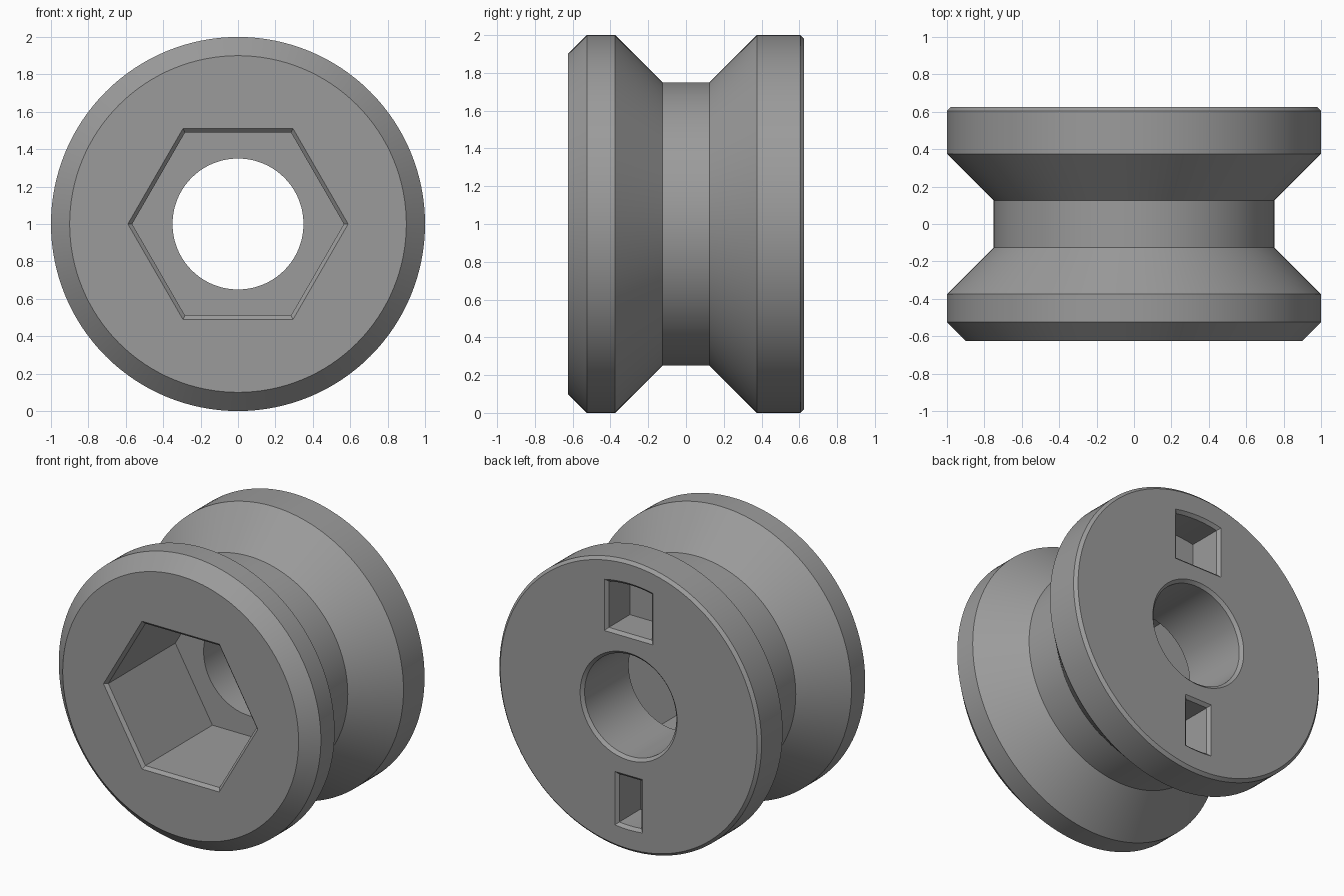
import bpy, bmesh, math
from math import sin, cos, pi

if "Cube" in bpy.data.objects:
    bpy.data.objects.remove(bpy.data.objects["Cube"])

CENTRE_Z = 1.0
HALF = 0.625      # half the length along y
BEVEL = 0.02

grey = bpy.data.materials.new("plain grey")
grey.diffuse_color = (0.33, 0.33, 0.33, 1)
grey.use_nodes = True
grey.node_tree.nodes["Principled BSDF"].inputs["Base Color"].default_value = grey.diffuse_color


def loft(name, rings, closed=False):
    """Skin a list of (y, outline) rings; closed joins last to first, otherwise cap the ends."""
    bm = bmesh.new()
    loops = [[bm.verts.new((x, y, CENTRE_Z + z)) for x, z in outline] for y, outline in rings]
    n = len(loops[0])
    pairs = list(zip(loops, loops[1:]))
    if closed:
        pairs.append((loops[-1], loops[0]))
    else:
        bm.faces.new(loops[0])
        bm.faces.new(loops[-1])
    for a, b in pairs:
        for i in range(n):
            j = (i + 1) % n
            bm.faces.new((a[i], a[j], b[j], b[i]))
    bmesh.ops.recalc_face_normals(bm, faces=bm.faces)
    mesh = bpy.data.meshes.new(name)
    bm.to_mesh(mesh)
    bm.free()
    ob = bpy.data.objects.new(name, mesh)
    bpy.context.collection.objects.link(ob)
    mesh.materials.append(grey)
    return ob


def polygon(r, n):
    return [(r * cos(2 * pi * i / n), r * sin(2 * pi * i / n)) for i in range(n)]


def slot(half_width, grow, side):
    """Slot outline: straight inner edge, arc outer edge about the axis."""
    w, low, r = half_width + grow, 0.495 - grow, 0.83 + grow
    a = math.asin(w / r)
    arc = [(r * sin(a - 2 * a * i / 8), r * cos(a - 2 * a * i / 8)) for i in range(9)]
    return [(x, z * side) for x, z in [(-w, low), (w, low)] + arc]


# Grooved roller body with a through bore, turned about the y axis
profile = [(0.35, -0.4), (0.35, HALF - BEVEL), (0.35 + BEVEL, HALF),
           (1 - BEVEL, HALF), (1, HALF - BEVEL), (1, 0.375), (0.75, 0.125),
           (0.75, -0.125), (1, -0.375), (1, -0.525), (0.9, -HALF), (0.35, -HALF)]
body = loft("grooved_roller", [(y, polygon(r, 128)) for r, y in profile], closed=True)

# Hexagonal socket in the front, with a bevelled mouth
k = 2 / math.sqrt(3)
cutters = [loft("socket_cutter", [
    (-HALF - BEVEL, polygon((0.49 + 2 * BEVEL) * k, 6)),
    (-HALF + BEVEL, polygon(0.49 * k, 6)),
    (0.125, polygon(0.49 * k, 6))])]

# Wide and narrow bevelled slots in the back
for name, width, side in (("wide_slot_cutter", 0.165, 1), ("narrow_slot_cutter", 0.085, -1)):
    cutters.append(loft(name, [
        (HALF + BEVEL, slot(width, 2 * BEVEL, side)),
        (HALF - BEVEL, slot(width, 0, side)),
        (0.375, slot(width, 0, side))]))

# Cut the recesses, then discard the cutters
for cutter in cutters:
    cutter.hide_render = True
    mod = body.modifiers.new(cutter.name, 'BOOLEAN')
    mod.operation = 'DIFFERENCE'
    mod.solver = 'EXACT'
    mod.object = cutter
bpy.context.view_layer.objects.active = body
body.select_set(True)
for mod in list(body.modifiers):
    bpy.ops.object.modifier_apply(modifier=mod.name)
for cutter in cutters:
    bpy.data.objects.remove(cutter)
bpy.ops.object.shade_smooth_by_angle(angle=math.radians(25))
